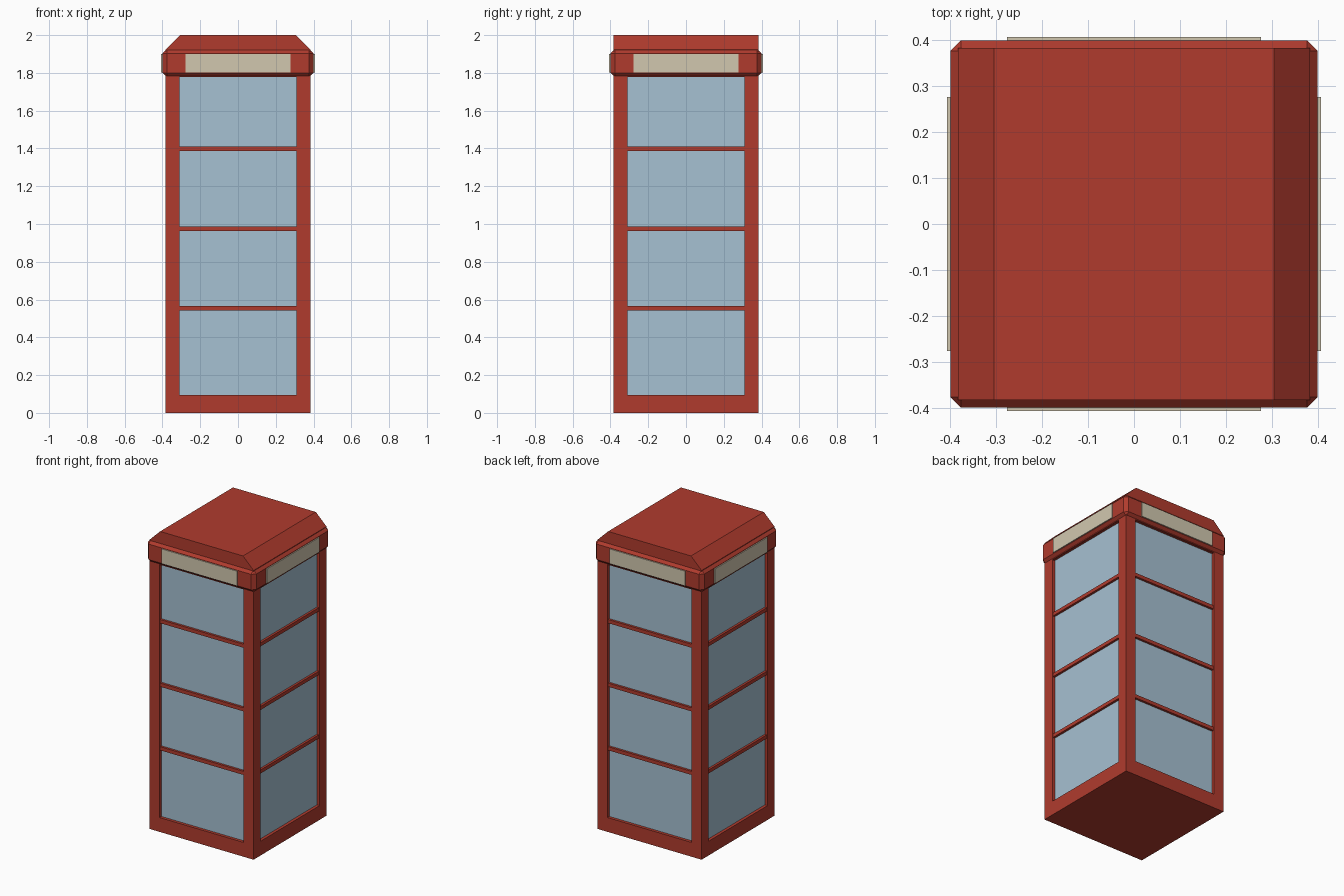
import bpy, bmesh
from math import pi
from mathutils import Matrix, Vector

if "Cube" in bpy.data.objects:
    bpy.data.objects.remove(bpy.data.objects["Cube"], do_unlink=True)


def material(name, rgb):
    m = bpy.data.materials.new(name)
    m.use_nodes = True
    m.diffuse_color = (*rgb, 1)
    m.node_tree.nodes["Principled BSDF"].inputs["Base Color"].default_value = (*rgb, 1)
    return m


RED = material("red paint", (0.434, 0.044, 0.027))
GLASS = material("pale blue glass", (0.381, 0.533, 0.645))
CREAM = material("cream sign", (0.64, 0.575, 0.43))


def finish(name, bm, *mats):
    bmesh.ops.recalc_face_normals(bm, faces=bm.faces)
    mesh = bpy.data.meshes.new(name)
    bm.to_mesh(mesh)
    bm.free()
    for m in mats:
        mesh.materials.append(m)
    ob = bpy.data.objects.new(name, mesh)
    bpy.context.collection.objects.link(ob)
    return ob


def box_bm(lo, hi, turn=0):
    """Box between two corners, turned about the vertical axis."""
    lo, hi = Vector(lo), Vector(hi)
    bm = bmesh.new()
    place = Matrix.Translation((lo + hi) / 2) @ Matrix.Diagonal((*(hi - lo), 1))
    bmesh.ops.create_cube(bm, size=1, matrix=Matrix.Rotation(turn, 4, 'Z') @ place)
    return bm


BODY = 0.383       # half width of the booth
PANE = 0.31        # half width of the glass
SILL, HEAD = 0.095, 1.778
RECESS = 0.02

# Body: box with one recessed glass panel per side
bm = box_bm((-BODY, -BODY, 0), (BODY, BODY, 1.8))
cuts = [((s * PANE, 0, 0), (1, 0, 0)) for s in (-1, 1)]
cuts += [((0, s * PANE, 0), (0, 1, 0)) for s in (-1, 1)]
cuts += [((0, 0, z), (0, 0, 1)) for z in (SILL, HEAD)]
for co, no in cuts:
    geom = bm.verts[:] + bm.edges[:] + bm.faces[:]
    bmesh.ops.bisect_plane(bm, geom=geom, plane_co=co, plane_no=no)
bm.normal_update()
panes = []
for f in bm.faces:
    c = f.calc_center_median()
    if abs(f.normal.z) < 0.5 and SILL < c.z < HEAD and min(abs(c.x), abs(c.y)) < 0.01:
        panes.append(f)
bmesh.ops.inset_individual(bm, faces=panes, thickness=0, depth=-RECESS)
for f in panes:
    f.material_index = 1
finish("body", bm, RED, GLASS)

# Canopy: chamfered block
canopy = finish("canopy", box_bm((-0.4, -0.4, 1.777), (0.4, 0.4, 1.926)), RED)
bevel = canopy.modifiers.new("chamfer", 'BEVEL')
bevel.width = 0.023
bevel.segments = 1

# Roof: profile sloping on the left and right, extruded front to back
bm = bmesh.new()
profile = [(-BODY, 1.88), (BODY, 1.88), (BODY, 1.924), (0.305, 2), (-0.305, 2), (-BODY, 1.924)]
face = bm.faces.new([bm.verts.new((x, -BODY, z)) for x, z in profile])
ext = bmesh.ops.extrude_face_region(bm, geom=[face])
bmesh.ops.translate(bm, vec=(0, 2 * BODY, 0),
                    verts=[v for v in ext["geom"] if isinstance(v, bmesh.types.BMVert)])
finish("roof", bm, RED)

# Glazing bars and sign plates on all four sides
for i, side in enumerate(("front", "left", "back", "right")):
    turn = i * pi / 2
    for n, z in enumerate((0.553, 0.976, 1.399)):
        bar = box_bm((-PANE, -BODY + 0.005, z - 0.012), (PANE, -BODY + RECESS + 0.01, z + 0.012), turn)
        finish(f"{side}_glazing_bar_{n + 1}", bar, RED)
    plate = box_bm((-0.277, -0.407, 1.802), (0.277, -0.398, 1.9), turn)
    finish(f"{side}_sign_plate", plate, CREAM)
